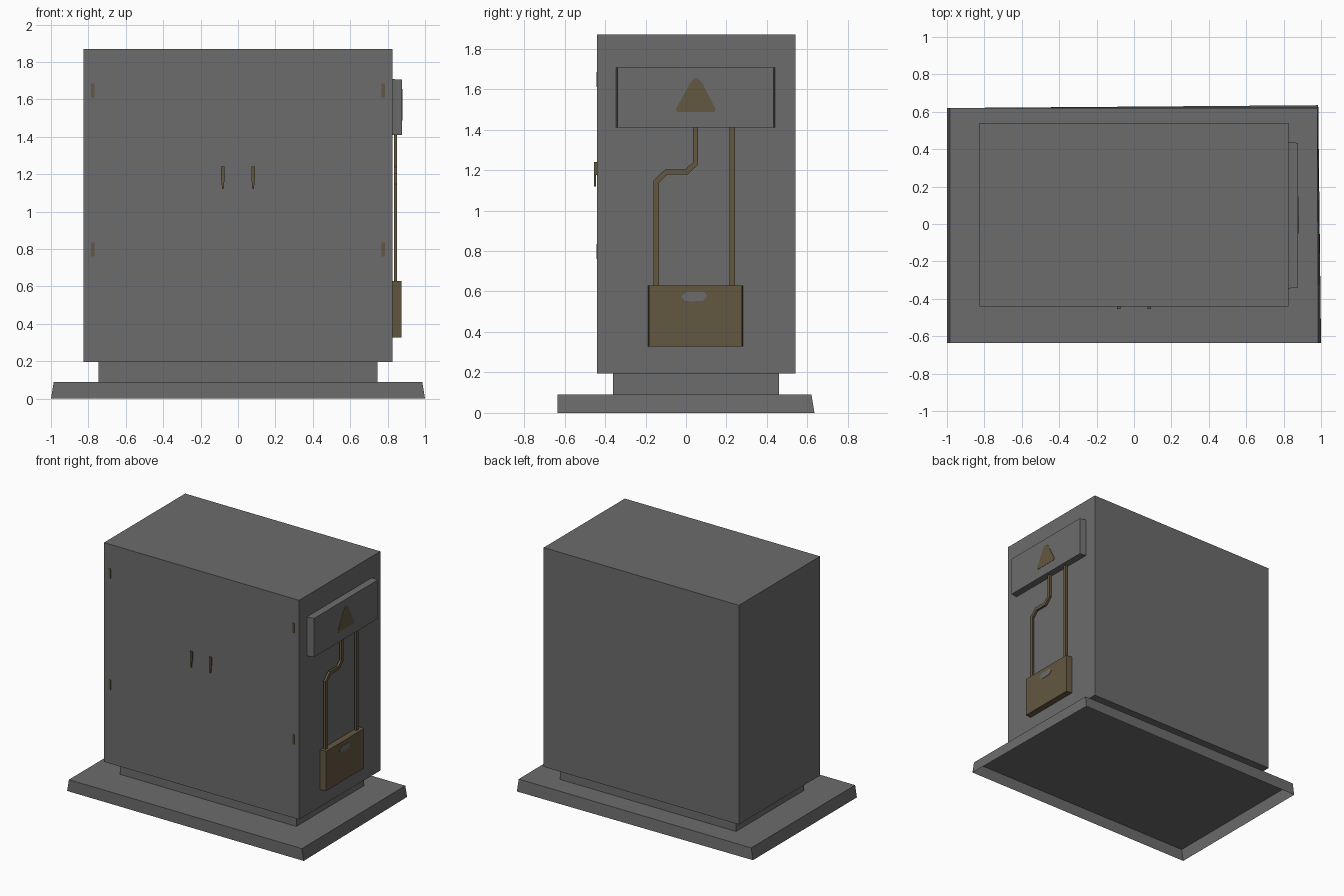
import bpy, bmesh
from mathutils import Vector

if "Cube" in bpy.data.objects:
    bpy.data.objects.remove(bpy.data.objects["Cube"])


def material(name, rgb):
    m = bpy.data.materials.new(name)
    m.diffuse_color = (*rgb, 1)
    m.use_nodes = True
    m.node_tree.nodes["Principled BSDF"].inputs["Base Color"].default_value = m.diffuse_color
    return m


GREY = material("grey_metal", (0.15, 0.15, 0.15))
BRONZE = material("bronze_metal", (0.125, 0.095, 0.052))


def loft(name, bottom, top, mat, open_bottom=False):
    """Solid between two matching outlines of 3D points."""
    bm = bmesh.new()
    a = [bm.verts.new(p) for p in bottom]
    b = [bm.verts.new(p) for p in top]
    n = len(a)
    for i in range(n):
        j = (i + 1) % n
        bm.faces.new((a[i], a[j], b[j], b[i]))
    bm.faces.new(b)
    cap = bm.faces.new(a[::-1])
    bmesh.ops.recalc_face_normals(bm, faces=bm.faces)
    if open_bottom:
        bmesh.ops.delete(bm, geom=[cap], context='FACES_ONLY')
    me = bpy.data.meshes.new(name)
    bm.to_mesh(me)
    bm.free()
    me.materials.append(mat)
    ob = bpy.data.objects.new(name, me)
    bpy.context.collection.objects.link(ob)
    return ob


def rect(u0, u1, v0, v1):
    return [(u0, v0), (u1, v0), (u1, v1), (u0, v1)]


def block(name, x, y, z, mat, open_bottom=False):
    r = rect(*x, *y)
    return loft(name, [(*p, z[0]) for p in r], [(*p, z[1]) for p in r], mat, open_bottom)


def side_plate(name, outline, x0, x1, mat, outer=None):
    """Extrude a (y, z) outline outwards from the right wall."""
    return loft(name, [(x0, *p) for p in outline], [(x1, *p) for p in outer or outline], mat)


def conduit(name, path, width, x0, x1, mat):
    """Flat bar following a (y, z) path with mitred corners."""
    pts = [Vector(p) for p in path]
    left, right = [], []
    for i, p in enumerate(pts):
        d0 = (p - pts[i - 1]).normalized() if i else (pts[1] - p).normalized()
        d1 = (pts[i + 1] - p).normalized() if i < len(pts) - 1 else d0
        n0 = Vector((-d0.y, d0.x))
        m = (n0 + Vector((-d1.y, d1.x))).normalized()
        m *= width / 2 / m.dot(n0)
        left.append(tuple(p + m))
        right.append(tuple(p - m))
    return side_plate(name, left + right[::-1], x0, x1, mat)


# Slightly uneven foundation slab, hollow underneath
loft("foundation_slab",
     [(-1, -0.635, 0), (1, -0.635, 0), (0.985, 0.635, 0), (-1, 0.62, 0)],
     [(-0.985, -0.635, 0.09), (0.985, -0.635, 0.09), (0.98, 0.62, 0.09), (-0.985, 0.62, 0.09)],
     GREY, open_bottom=True)

# Plinth and cabinet
block("plinth", (-0.745, 0.745), (-0.36, 0.46), (0.09, 0.195), GREY, open_bottom=True)
block("cabinet_body", (-0.825, 0.825), (-0.44, 0.54), (0.195, 1.87), GREY)

# Upper junction box with a warning plate
side_plate("upper_box", rect(-0.345, 0.44, 1.41, 1.708), 0.825, 0.878, GREY,
           outer=rect(-0.338, 0.433, 1.41, 1.706))
side_plate("warning_triangle",
           [(-0.05, 1.50), (-0.043, 1.486), (0.138, 1.486), (0.147, 1.50),
            (0.08, 1.63), (0.064, 1.648), (0.05, 1.655), (0.036, 1.648), (0.02, 1.63)],
           0.877, 0.880, BRONZE)

# Lower meter box with a small window plate
side_plate("lower_box", rect(-0.187, 0.281, 0.327, 0.63), 0.825, 0.873, BRONZE,
           outer=rect(-0.182, 0.277, 0.327, 0.63))
side_plate("window_plate",
           [(-0.025, 0.575), (-0.008, 0.555), (0.02, 0.551), (0.085, 0.554),
            (0.108, 0.577), (0.09, 0.597), (0.005, 0.598)],
           0.872, 0.875, GREY)

# Conduits joining the two boxes
conduit("straight_conduit", [(0.229, 0.62), (0.229, 1.42)], 0.026, 0.834, 0.851, BRONZE)
conduit("bent_conduit",
        [(-0.147, 0.62), (-0.147, 1.142), (-0.098, 1.19), (0.002, 1.19),
         (0.047, 1.233), (0.047, 1.42)], 0.026, 0.834, 0.851, BRONZE)

# Door handles and hinge plates, mirrored left and right
for s, side in ((-1, "left"), (1, "right")):
    x = s * 0.081
    block(f"{side}_handle_grip", (x - 0.009, x + 0.009), (-0.454, -0.439), (1.175, 1.24), BRONZE)
    tip = [(x - 0.009, 1.175), (x - 0.004, 1.12), (x + 0.004, 1.12), (x + 0.009, 1.175)]
    loft(f"{side}_handle_tip", [(u, -0.446, v) for u, v in tip],
         [(u, -0.454, v) for u, v in tip], BRONZE)
    for z, level in ((0.76, "lower"), (1.61, "upper")):
        h = s * 0.776
        block(f"{side}_{level}_hinge", (h - 0.009, h + 0.009), (-0.442, -0.439),
              (z, z + 0.075), BRONZE)
